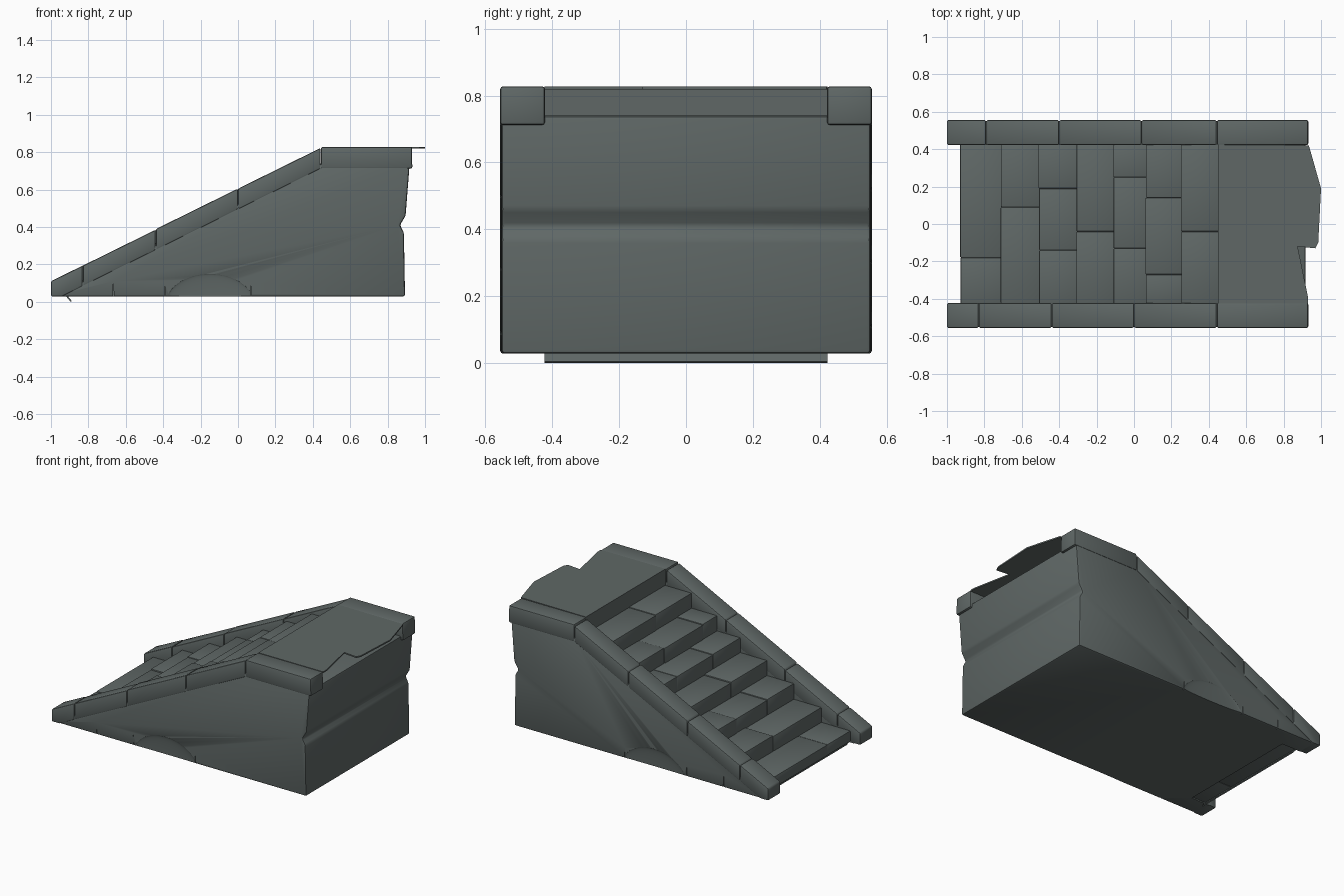
import bpy, bmesh, math, random

if "Cube" in bpy.data.objects:
    bpy.data.objects.remove(bpy.data.objects["Cube"])
random.seed(4)

stone = bpy.data.materials.new("grey_green_stone")
stone.diffuse_color = (0.115, 0.137, 0.133, 1)
stone.use_nodes = True
stone.node_tree.nodes["Principled BSDF"].inputs["Base Color"].default_value = stone.diffuse_color


def prism(name, pts, y0, y1, bevel=0.0, segs=2):
    """Extrude an x/z outline along y, with optional rounded edges."""
    bm = bmesh.new()
    a = [bm.verts.new((x, y0, z)) for x, z in pts]
    b = [bm.verts.new((x, y1, z)) for x, z in pts]
    n = len(pts)
    bm.faces.new(a)
    bm.faces.new(b[::-1])
    for i in range(n):
        bm.faces.new((a[i], b[i], b[(i + 1) % n], a[(i + 1) % n]))
    bmesh.ops.recalc_face_normals(bm, faces=bm.faces)
    if bevel:
        bmesh.ops.bevel(bm, geom=bm.edges[:], offset=bevel, segments=segs,
                        profile=0.5, affect='EDGES', clamp_overlap=True)
    return finish(name, bm)


def finish(name, bm):
    me = bpy.data.meshes.new(name)
    bm.to_mesh(me)
    bm.free()
    me.materials.append(stone)
    me.shade_smooth()
    me.set_sharp_from_angle(angle=math.radians(35))
    ob = bpy.data.objects.new(name, me)
    bpy.context.collection.objects.link(ob)
    return ob


def cut(target, cutter):
    m = target.modifiers.new("cut", 'BOOLEAN')
    m.operation = 'DIFFERENCE'
    m.solver = 'EXACT'
    m.object = cutter
    bpy.context.view_layer.objects.active = target
    bpy.ops.object.modifier_apply(modifier=m.name)
    bpy.data.objects.remove(cutter)


def rail_z(x):
    return min(0.11 + 0.493 * (x + 1), 0.826)


# Main body, with the horizontal groove in its back wall
body = prism("ramp_body", [
    (-0.96, 0.028), (0.893, 0.028), (0.887, 0.37), (0.866, 0.41),
    (0.896, 0.46), (0.918, 0.74), (0.44, 0.74), (-0.96, 0.05)],
    -0.552, 0.552, 0.014)

# Channel that holds the stairs
cut(body, prism("stair_cutter", [
    (-1.2, -0.177), (0.45, 0.69), (0.468, 0.69), (0.468, 1.0), (-1.2, 1.0)],
    -0.424, 0.424))

# Worn hollows and cracks along the foot of both side walls
for s in (-1, 1):
    bm = bmesh.new()
    bmesh.ops.create_uvsphere(bm, u_segments=40, v_segments=24, radius=1)
    for v in bm.verts:
        v.co = (v.co.x * 0.24 - 0.15, v.co.y * 0.012 + s * 0.553,
                v.co.z * 0.17 - 0.02)
    cut(body, finish("hollow_cutter", bm))
    for x, h in ((-0.66, 0.11), (-0.385, 0.1), (0.075, 0.1)):
        cut(body, prism("crack_cutter", [
            (x - 0.007, -0.1), (x + 0.007, -0.1), (x - 0.008, h)],
            s * 0.54, s * 0.57))
body.data.shade_smooth()
body.data.set_sharp_from_angle(angle=math.radians(35))

# Coping rails made of separate stone blocks
for side, seams in ((1, (-0.79, -0.40, 0.04)), (-1, (-0.83, -0.44, 0.0))):
    y0, y1 = sorted((side * 0.422, side * 0.556))
    xs = (-1,) + seams + (0.442,)
    for i in range(len(xs) - 1):
        a, b = xs[i] + 0.001, xs[i + 1] - 0.001
        d = random.uniform(-0.003, 0.003)
        if i == 0:
            pts = [(-1, 0.028), (-0.94, 0.028), (b, rail_z(b) - 0.11),
                   (b, rail_z(b)), (-1, 0.11)]
        else:
            pts = [(a, rail_z(a) - 0.11), (b, rail_z(b) - 0.11),
                   (b, rail_z(b) + d), (a, rail_z(a) + d)]
        prism("rail_block", pts, y0, y1, 0.009)
    prism("landing_coping", [(0.444, 0.712), (0.932, 0.712), (0.93, 0.828),
                             (0.444, 0.828)], y0, y1, 0.009)

# Stair treads, each split into stone blocks
edges = (-0.93, -0.71, -0.51, -0.31, -0.11, 0.06, 0.25, 0.45)
splits = ((-0.18,), (0.09,), (-0.14, 0.19), (-0.04,), (-0.13, 0.25),
          (-0.27, 0.14), (-0.04,))
for k, seam in enumerate(splits):
    top = 0.11 + 0.101 * k
    low = max(0.034, top - 0.14)
    ys = (-0.426,) + seam + (0.426,)
    for y0, y1 in zip(ys, ys[1:]):
        x0 = edges[k] + random.uniform(-0.004, 0.004)
        t = top + random.uniform(-0.004, 0.003)
        prism("stair_block", [(x0, low), (edges[k + 1] + 0.012, low),
                              (edges[k + 1] + 0.012, t), (x0, t)],
              y0, y1, 0.006)

# Lip under the first step
prism("base_lip", [(-0.925, 0.036), (-0.895, 0.0), (-0.888, 0.004),
                   (-0.915, 0.036)], -0.424, 0.424)

# Top riser and the thin broken landing slab that overhangs the back
prism("top_riser", [(0.45, 0.69), (0.466, 0.69), (0.466, 0.82), (0.45, 0.82)],
      -0.424, 0.424)
outline = [(0.448, -0.424), (0.93, -0.424), (0.93, -0.39), (0.875, -0.12),
           (0.97, -0.13), (0.985, -0.1), (1.0, 0.19), (0.935, 0.42),
           (0.448, 0.424)]
bm = bmesh.new()
face = bm.faces.new([bm.verts.new((x, y, 0.828)) for x, y in outline])
ext = bmesh.ops.extrude_face_region(bm, geom=[face])
for v in [g for g in ext["geom"] if isinstance(g, bmesh.types.BMVert)]:
    v.co.z = 0.819
bmesh.ops.recalc_face_normals(bm, faces=bm.faces)
finish("landing_slab", bm)
